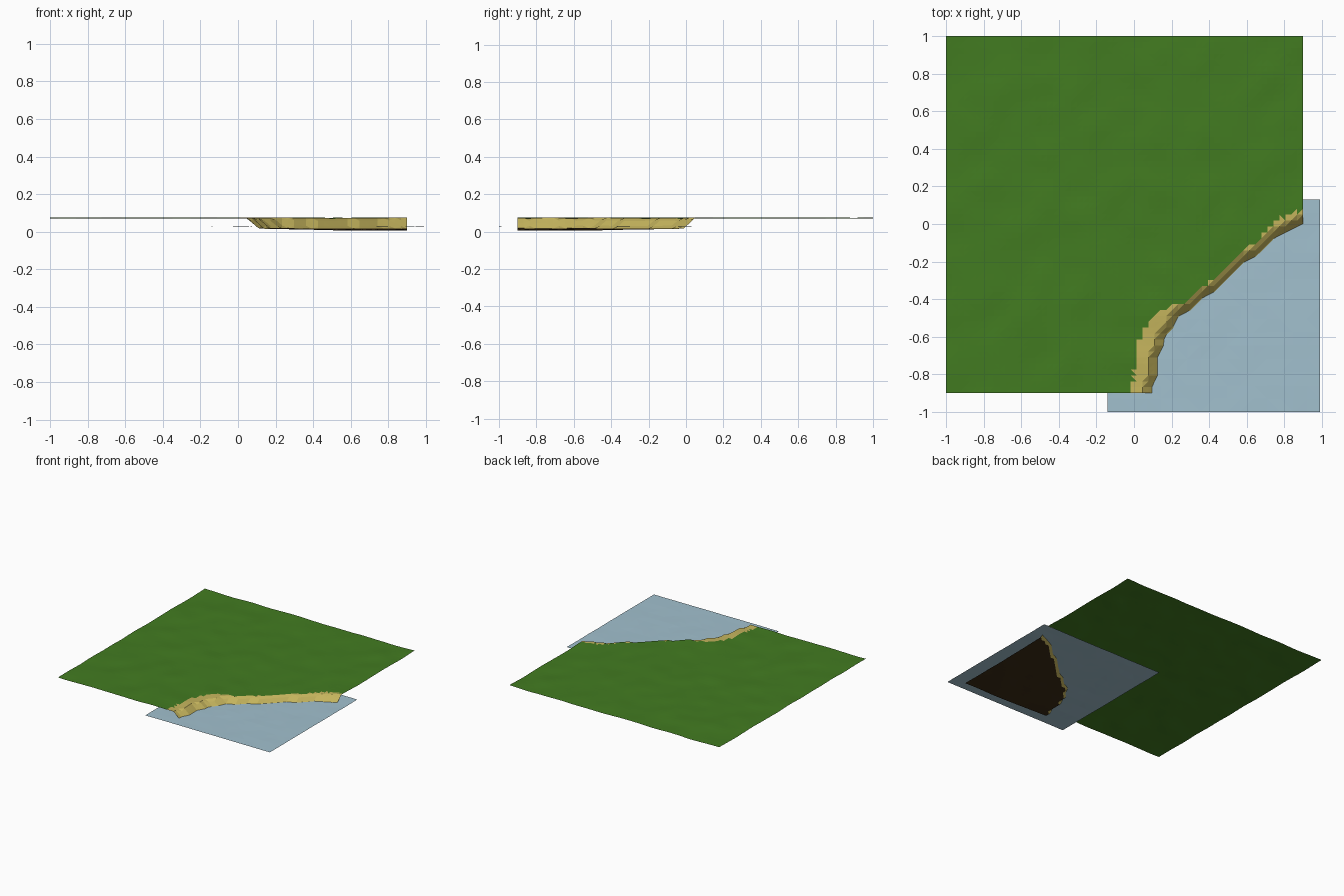
import bpy
import bmesh
from mathutils import Vector, noise

if "Cube" in bpy.data.objects:
    bpy.data.objects.remove(bpy.data.objects["Cube"])


def material(name, rgb):
    m = bpy.data.materials.new(name)
    m.diffuse_color = (*rgb, 1)
    m.use_nodes = True
    m.node_tree.nodes["Principled BSDF"].inputs["Base Color"].default_value = m.diffuse_color
    return m


GRASS = material("grass", (0.055, 0.20, 0.015))
SAND = material("sand", (0.56, 0.46, 0.11))
MUD = material("mud", (0.045, 0.025, 0.008))
WATER = material("water", (0.36, 0.53, 0.62))

# Middle of the bank slope, seen from above
SHORE = [(0.065, -0.95), (0.085, -0.87), (0.11, -0.77), (0.125, -0.68), (0.155, -0.59),
         (0.22, -0.495), (0.36, -0.39), (0.47, -0.31), (0.55, -0.215), (0.66, -0.135),
         (0.77, -0.045), (0.86, 0.005), (0.95, 0.015)]
# Width of the flat sand strip at points along the shore (x, width)
FRINGE = [(-1, 0.10), (0.06, 0.10), (0.16, 0.075), (0.25, 0.045), (0.5, 0.028),
          (0.6, 0.03), (0.7, 0.045), (0.85, 0.06), (1.0, 0.06)]
CELL = 1.9 / 60


def lerp_table(table, x):
    for (x0, v0), (x1, v1) in zip(table, table[1:]):
        if x <= x1:
            return v0 + (v1 - v0) * max(0, (x - x0) / (x1 - x0))
    return table[-1][1]


def is_land(x, y):
    return x < SHORE[0][0] or y > lerp_table(SHORE, x)


def shore_distance(x, y):
    p, best = Vector((x, y)), 9
    for a, b in zip(SHORE, SHORE[1:]):
        a, d = Vector(a), Vector(b) - Vector(a)
        t = min(1, max(0, (p - a).dot(d) / d.dot(d)))
        best = min(best, (p - a - t * d).length)
    return best


def bumps(x, y, size):
    return noise.noise(Vector((x / size, y / size, 0.37)))


def terrain_height(x, y):
    # Blend land and bed over stepped cells
    h = CELL * 0.5
    land = sum(is_land(x + sx * h, y + sy * h) for sx in (-1, 1) for sy in (-1, 1)) / 4
    top = 0.073 + 0.005 * bumps(x, y, 0.16)
    bed = 0.018 - 0.01 * min(1, shore_distance(x, y) / 0.4) + 0.004 * bumps(x, y, 0.2)
    return land * top + (1 - land) * bed


def sheet(name, x0, x1, y0, y1, n, height, mats, pick):
    bm = bmesh.new()
    bmesh.ops.create_grid(bm, x_segments=n, y_segments=n, size=0.5)
    for v in bm.verts:
        v.co.x = x0 + (v.co.x + 0.5) * (x1 - x0)
        v.co.y = y0 + (v.co.y + 0.5) * (y1 - y0)
        v.co.z = height(v.co.x, v.co.y)
    bmesh.ops.triangulate(bm, faces=bm.faces[:])
    for f in bm.faces:
        f.material_index = pick(f)
    me = bpy.data.meshes.new(name)
    bm.to_mesh(me)
    bm.free()
    for m in mats:
        me.materials.append(m)
    ob = bpy.data.objects.new(name, me)
    bpy.context.collection.objects.link(ob)
    return ob


def terrain_pick(f):
    zs = [v.co.z for v in f.verts]
    c = f.calc_center_median()
    if max(zs) < 0.026:
        return 2
    if min(zs) < 0.062:
        return 1
    width = lerp_table(FRINGE, c.x) + 0.03 * bumps(c.x, c.y, 0.07)
    return 1 if shore_distance(c.x, c.y) < width else 0


# Ground with bank and lake bed
sheet("terrain", -1, 0.9, -0.9, 1, 60, terrain_height, (GRASS, SAND, MUD), terrain_pick)

# Water surface
sheet("water", -0.14, 0.99, -1, 0.13, 16,
      lambda x, y: 0.03 + 0.002 * bumps(x, y, 0.15), (WATER,), lambda f: 0)
